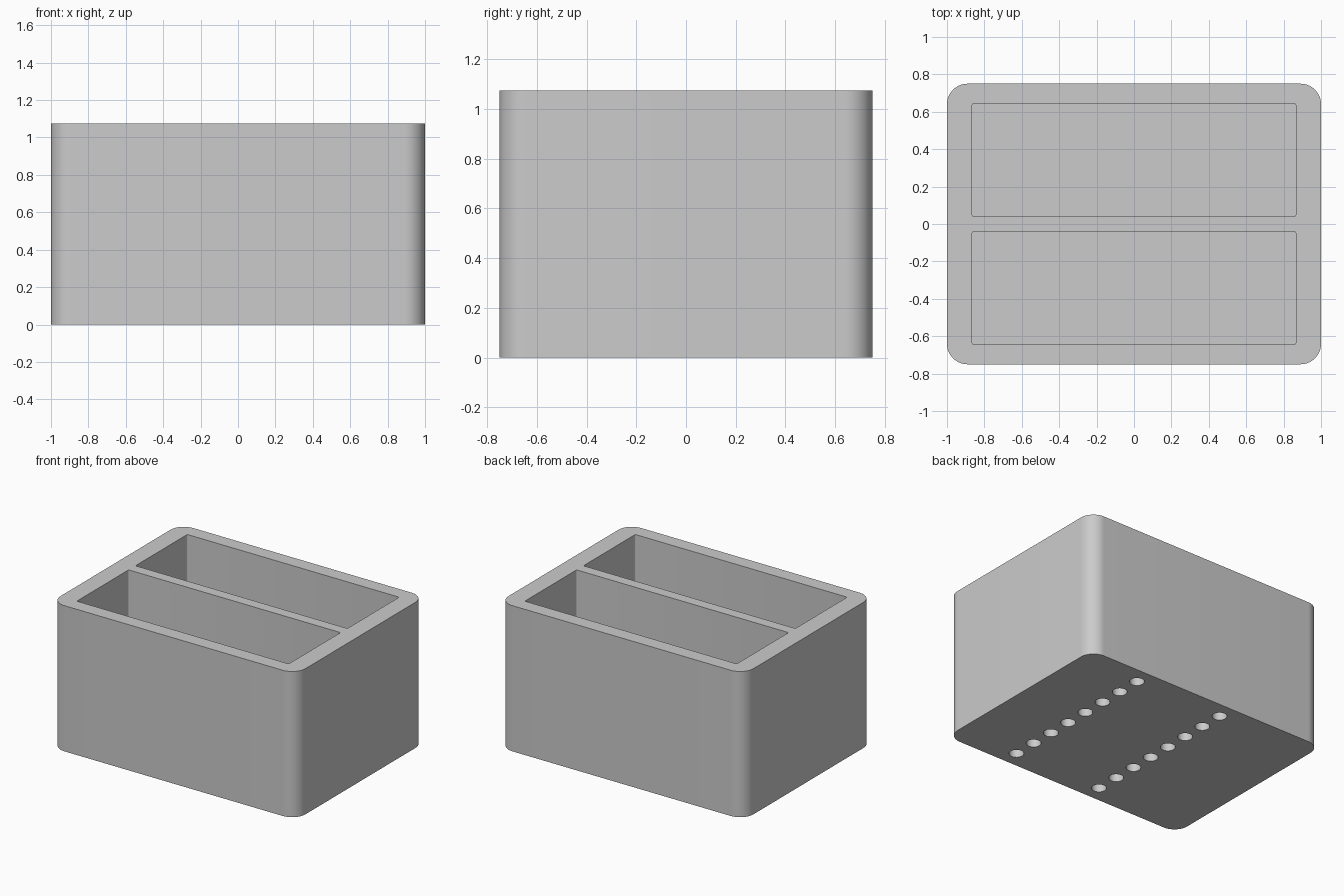
import bpy
import bmesh
from math import cos, sin, pi, radians

if "Cube" in bpy.data.objects:
    bpy.data.objects.remove(bpy.data.objects["Cube"], do_unlink=True)

WIDTH, DEPTH, HEIGHT = 2.0, 1.5, 1.075
FLOOR = 0.11

grey = bpy.data.materials.new("plain grey")
grey.use_nodes = True
colour = (0.6, 0.6, 0.6, 1)
grey.diffuse_color = colour
grey.node_tree.nodes["Principled BSDF"].inputs["Base Color"].default_value = colour


def add_prism(bm, cx, cy, half_x, half_y, radius, z0, z1, segments):
    """Upright prism with rounded corners."""
    ring = []
    for corner, (sx, sy) in enumerate([(1, 1), (-1, 1), (-1, -1), (1, -1)]):
        for i in range(segments + 1):
            a = (corner + i / segments) * pi / 2
            ring.append(bm.verts.new((cx + sx * (half_x - radius) + radius * cos(a),
                                      cy + sy * (half_y - radius) + radius * sin(a), z0)))
    base = bm.faces.new(ring)
    top = bmesh.ops.extrude_face_region(bm, geom=[base])["geom"]
    moved = [v for v in top if isinstance(v, bmesh.types.BMVert)]
    bmesh.ops.translate(bm, verts=moved, vec=(0, 0, z1 - z0))


def finish(bm, name):
    bmesh.ops.recalc_face_normals(bm, faces=bm.faces)
    mesh = bpy.data.meshes.new(name)
    bm.to_mesh(mesh)
    bm.free()
    mesh.materials.append(grey)
    obj = bpy.data.objects.new(name, mesh)
    bpy.context.collection.objects.link(obj)
    return obj


def cut(target, cutter):
    """Subtract the cutter, then discard it."""
    mod = target.modifiers.new(cutter.name, 'BOOLEAN')
    mod.operation = 'DIFFERENCE'
    mod.solver = 'EXACT'
    mod.object = cutter
    bpy.ops.object.select_all(action='DESELECT')
    bpy.context.view_layer.objects.active = target
    target.select_set(True)
    bpy.ops.object.modifier_apply(modifier=mod.name)
    bpy.data.objects.remove(cutter, do_unlink=True)


# Outer block with rounded upright corners
bm = bmesh.new()
add_prism(bm, 0, 0, WIDTH / 2, DEPTH / 2, 0.11, 0, HEIGHT, 16)
box = finish(bm, "two_slot_box")

# Two long compartments either side of a thin divider
bm = bmesh.new()
for side in (-1, 1):
    add_prism(bm, 0, side * 0.342, 0.865, 0.302, 0.01, FLOOR, HEIGHT + 0.1, 4)
cut(box, finish(bm, "compartment_cutter"))

# Two rows of round blind holes in the underside
bm = bmesh.new()
for x in (-0.22, 0.5):
    for i in range(8):
        y = (i - 3.5) * 0.179
        hole = bmesh.ops.create_cone(bm, cap_ends=True, segments=32,
                                     radius1=0.05, radius2=0.05, depth=0.16)
        bmesh.ops.translate(bm, verts=hole["verts"], vec=(x, y, 0))
cut(box, finish(bm, "hole_cutter"))

bpy.ops.object.shade_smooth_by_angle(angle=radians(30))
